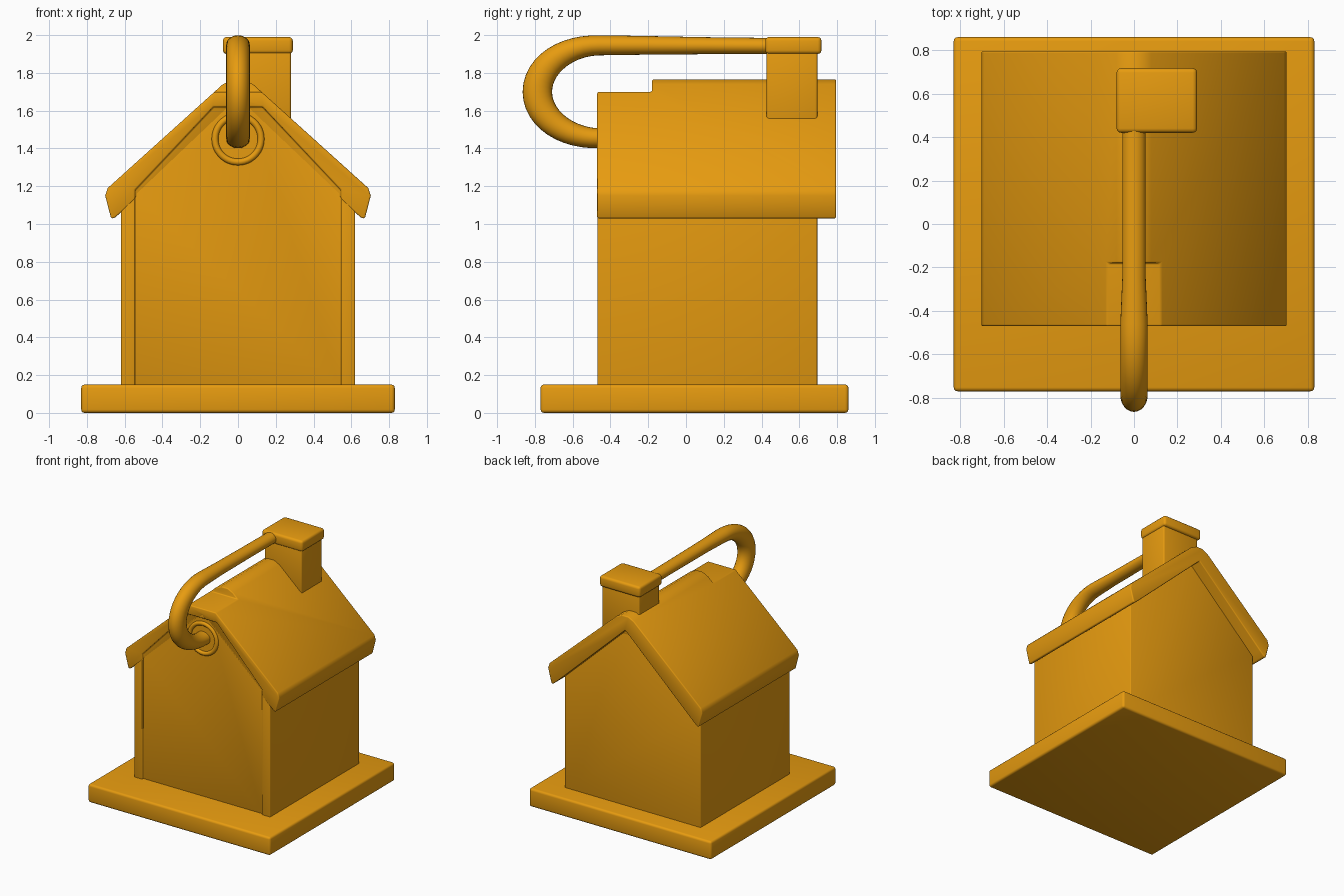
import bpy, bmesh, math
from mathutils import Vector

if "Cube" in bpy.data.objects:
    bpy.data.objects.remove(bpy.data.objects["Cube"])

mat = bpy.data.materials.new("amber")
mat.diffuse_color = (0.8, 0.33, 0.005, 1)
mat.use_nodes = True
mat.node_tree.nodes["Principled BSDF"].inputs["Base Color"].default_value = mat.diffuse_color


def add_mesh(name, bm):
    bmesh.ops.recalc_face_normals(bm, faces=bm.faces[:])
    me = bpy.data.meshes.new(name)
    bm.to_mesh(me)
    bm.free()
    ob = bpy.data.objects.new(name, me)
    bpy.context.collection.objects.link(ob)
    me.materials.append(mat)
    return ob


def prism(name, pts, y0, y1):
    """Extrude an x/z outline from y0 to y1."""
    bm = bmesh.new()
    face = bm.faces.new([bm.verts.new((x, y0, z)) for x, z in pts])
    ext = bmesh.ops.extrude_face_region(bm, geom=[face])["geom"]
    verts = [v for v in ext if isinstance(v, bmesh.types.BMVert)]
    bmesh.ops.translate(bm, verts=verts, vec=(0, y1 - y0, 0))
    return add_mesh(name, bm)


def box(name, x0, x1, y0, y1, z0, z1):
    return prism(name, [(x0, z0), (x1, z0), (x1, z1), (x0, z1)], y0, y1)


def mirrored(half):
    """Complete a right-hand half outline (points not on x=0 get mirrored)."""
    return half + [(-x, z) for x, z in reversed(half) if x > 0]


def finish(ob, bevel=0.0, cutters=()):
    for c in cutters:
        m = ob.modifiers.new("cut", "BOOLEAN")
        m.operation, m.solver, m.object = "DIFFERENCE", "EXACT", c
    if bevel:
        m = ob.modifiers.new("bevel", "BEVEL")
        m.width, m.segments, m.limit_method = bevel, 3, "ANGLE"
        m.angle_limit = math.radians(35)
    bpy.ops.object.select_all(action="DESELECT")
    ob.select_set(True)
    bpy.context.view_layer.objects.active = ob
    bpy.ops.object.convert(target="MESH")
    bpy.ops.object.shade_smooth_by_angle(angle=math.radians(35))


# Cutters: recessed front panel and lowered front part of the ridge
panel_cut = prism("panel_cutter", mirrored([(0.545, 0.10), (0.545, 1.18), (0.13, 1.62)]),
                  -0.60, -0.452)
ridge_cut = box("ridge_cutter", -0.4, 0.4, -0.7, -0.18, 1.70, 2.0)

# Base slab
finish(box("base_slab", -0.83, 0.83, -0.77, 0.86, 0.0, 0.15), 0.018)

# House walls, closed up to the inside of the roof
walls = prism("house_walls", mirrored([(0.62, 0.13), (0.62, 1.09), (0.02, 1.66)]), -0.468, 0.695)
finish(walls, 0.006, [panel_cut])

# Gabled roof with rounded ridge and angled eaves
outer = [(0.03, 1.765), (0.08, 1.74), (0.69, 1.19), (0.703, 1.15), (0.672, 1.03),
         (0.655, 1.03), (0.61, 1.07)]
roof = prism("roof", outer + [(0, 1.645)] + [(-x, z) for x, z in reversed(outer)], -0.47, 0.795)
finish(roof, 0.012, [panel_cut, ridge_cut])

# Chimney and cap
finish(box("chimney", -0.06, 0.28, 0.427, 0.695, 1.55, 1.93), 0.01)
finish(box("chimney_cap", -0.08, 0.29, 0.42, 0.717, 1.90, 1.99), 0.02)

# Washer ring around the lower end of the loop
bpy.ops.mesh.primitive_torus_add(location=(0, -0.45, 1.45), rotation=(math.pi / 2, 0, 0),
                                 major_radius=0.122, minor_radius=0.018,
                                 major_segments=48, minor_segments=12)
ring = bpy.context.object
ring.name = "loop_ring"
ring.data.materials.append(mat)
finish(ring)

# Hanging loop: straight bar, then a half ellipse, fatter in the bend
path = [(0.45, 1.942, 0.043), (0.1, 1.944, 0.045), (-0.25, 1.946, 0.050)]
for i in range(25):
    a = math.pi / 2 + math.pi * i / 24
    path.append((-0.46 + 0.327 * math.cos(a), 1.70 + 0.246 * math.sin(a),
                 0.053 + 0.025 * abs(math.cos(a)) ** 1.5))
path.append((-0.42, 1.455, 0.053))
bm = bmesh.new()
rings = []
for i, (y, z, r) in enumerate(path):
    p, q = path[max(i - 1, 0)], path[min(i + 1, len(path) - 1)]
    t = Vector((0, q[0] - p[0], q[1] - p[1])).normalized()
    n = Vector((0, -t.z, t.y))
    width = 0.054 if i < 3 else 0.063
    rings.append([bm.verts.new(Vector((0, y, z)) + n * r * math.sin(b)
                               + Vector((width * math.cos(b), 0, 0)))
                  for b in (2 * math.pi * k / 24 for k in range(24))])
for a, b in zip(rings, rings[1:]):
    for k in range(24):
        bm.faces.new((a[k], a[(k + 1) % 24], b[(k + 1) % 24], b[k]))
bm.faces.new(rings[0])
bm.faces.new(rings[-1])
finish(add_mesh("hanging_loop", bm))

for c in (panel_cut, ridge_cut):
    bpy.data.objects.remove(c)
